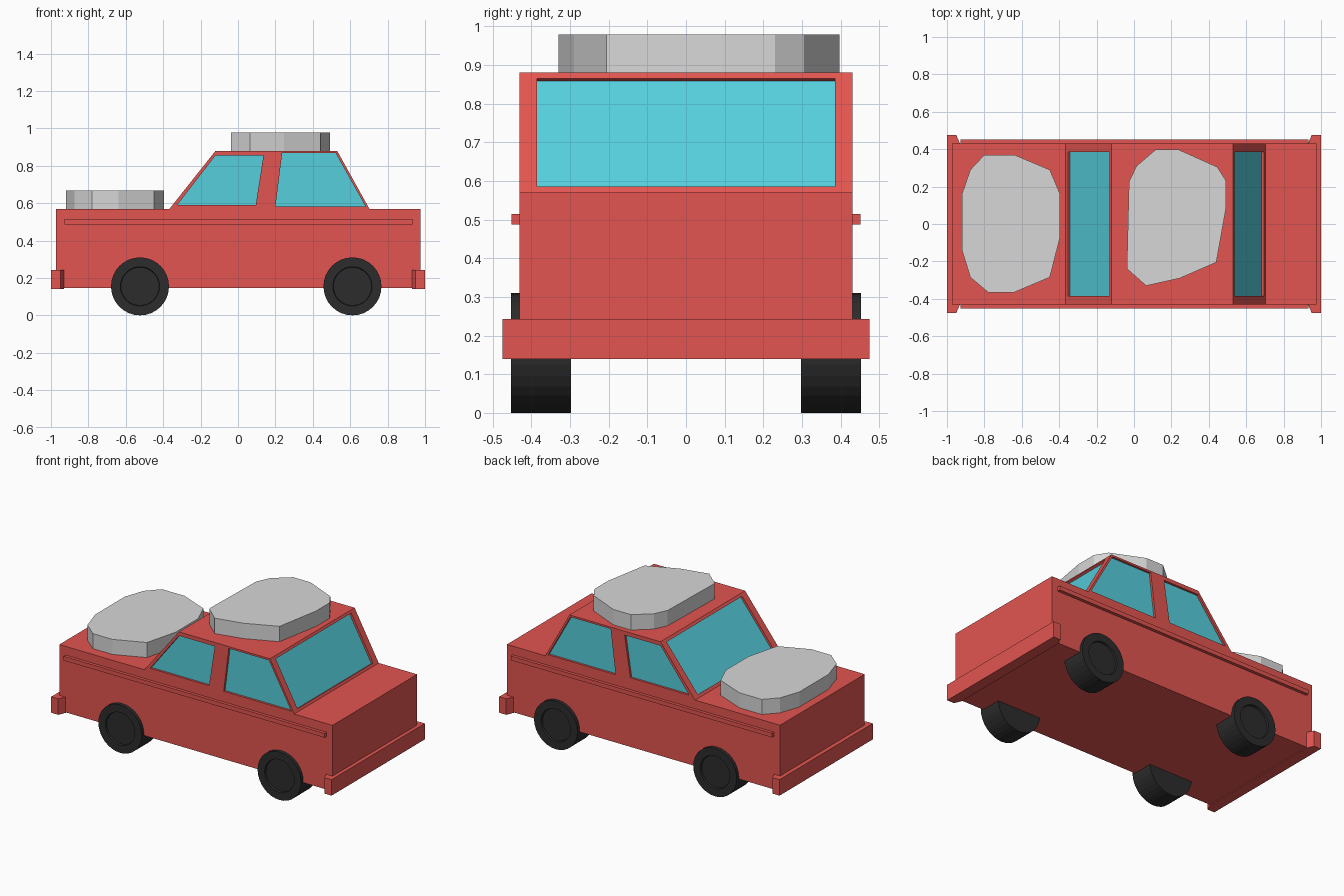
import bpy, bmesh, math
from mathutils import Vector

if "Cube" in bpy.data.objects:
    bpy.data.objects.remove(bpy.data.objects["Cube"])


def material(name, rgb):
    m = bpy.data.materials.new(name)
    m.diffuse_color = (*rgb, 1)
    m.use_nodes = True
    m.node_tree.nodes["Principled BSDF"].inputs["Base Color"].default_value = m.diffuse_color
    return m


RED = material("red paint", (0.76, 0.09, 0.08))
GLASS = material("blue glass", (0.09, 0.62, 0.72))
GREY = material("light grey", (0.68, 0.68, 0.68))
BLACK = material("black rubber", (0.025, 0.025, 0.025))


def add_prism(bm, pts, offset):
    """Extrude a flat 3D outline along offset."""
    face = bm.faces.new([bm.verts.new(p) for p in pts])
    r = bmesh.ops.extrude_face_region(bm, geom=[face], use_keep_orig=True)
    bmesh.ops.translate(bm, vec=offset,
                        verts=[v for v in r["geom"] if isinstance(v, bmesh.types.BMVert)])


def finish(name, bm, mat):
    bmesh.ops.recalc_face_normals(bm, faces=bm.faces)
    me = bpy.data.meshes.new(name)
    bm.to_mesh(me)
    bm.free()
    me.materials.append(mat)
    ob = bpy.data.objects.new(name, me)
    bpy.context.scene.collection.objects.link(ob)
    return ob


def prism(name, pts, offset, mat):
    bm = bmesh.new()
    add_prism(bm, [Vector(p) for p in pts], Vector(offset))
    return finish(name, bm, mat)


def box(name, lo, hi, mat):
    (x0, y0, z0), (x1, y1, z1) = lo, hi
    return prism(name, [(x0, y0, z0), (x1, y0, z0), (x1, y1, z0), (x0, y1, z0)],
                 (0, 0, z1 - z0), mat)


# Lower body
box("body", (-0.973, -0.431, 0.145), (0.976, 0.431, 0.57), RED)

# Cabin with sloped ends
cabin = prism("cabin", [(-0.37, -0.431, 0.565), (0.705, -0.431, 0.565),
                        (0.53, -0.431, 0.88), (-0.12, -0.431, 0.88)],
              (0, 0.862, 0), RED)

# Window outlines with outward normals
windows = []
for s in (-1, 1):
    for name, pts in (
            ("front_side_window", [(-0.325, 0.59), (0.095, 0.59), (0.136, 0.855), (-0.12, 0.855)]),
            ("rear_side_window", [(0.2, 0.582), (0.682, 0.582), (0.522, 0.868), (0.236, 0.868)])):
        windows.append((name, [Vector((x, s * 0.431, z)) for x, z in pts], Vector((0, s, 0))))
for name, bottom, top in (("windscreen", -0.37, -0.12), ("rear_window", 0.705, 0.53)):
    def slope(z):
        return bottom + (top - bottom) * (z - 0.565) / 0.315
    pts = [Vector((slope(z), y, z)) for y, z in
           ((-0.385, 0.585), (0.385, 0.585), (0.385, 0.865), (-0.385, 0.865))]
    n = Vector((math.copysign(0.315, bottom), 0, abs(top - bottom))).normalized()
    windows.append((name, pts, n))

# Recesses cut into the cabin, with glass plates at the bottom
DEPTH = 0.016
cut = bmesh.new()
for name, pts, n in windows:
    add_prism(cut, [p - n * DEPTH for p in pts], n * 0.05)
    prism(name, [p - n * (DEPTH + 0.004) for p in pts], n * 0.006, GLASS)
cutter = finish("window_cutter", cut, RED)
cutter.hide_render = True
cutter.hide_viewport = True
mod = cabin.modifiers.new("window recesses", "BOOLEAN")
mod.operation = "DIFFERENCE"
mod.solver = "EXACT"
mod.object = cutter

# Wrap-around bumpers with angled ends
for name, s in (("front_bumper", -1), ("rear_bumper", 1)):
    half = [(1.0, 0.475), (0.95, 0.475), (0.93, 0.43)]
    outline = half + [(x, -y) for x, y in reversed(half)]
    prism(name, [(s * x, y, 0.14) for x, y in outline], (0, 0, 0.103), RED)

# Side trim strips
for s in (-1, 1):
    y0, y1 = sorted((s * 0.42, s * 0.451))
    box("side_trim", (-0.928, y0, 0.487), (0.934, y1, 0.514), RED)

# Wheels with recessed hubs on the outer face
for x in (-0.524, 0.612):
    for s in (-1, 1):
        bm = bmesh.new()
        ring = [Vector((x + 0.155 * math.cos(a), s * 0.297, 0.155 + 0.155 * math.sin(a)))
                for a in (2 * math.pi * i / 32 for i in range(32))]
        add_prism(bm, ring, Vector((0, s * 0.156, 0)))
        bmesh.ops.recalc_face_normals(bm, faces=bm.faces)
        outer = [f for f in bm.faces if f.normal.y * s > 0.9]
        bmesh.ops.inset_region(bm, faces=outer, thickness=0.05)
        bmesh.ops.inset_region(bm, faces=outer, thickness=0.003, depth=-0.012)
        finish("wheel", bm, BLACK)

# Flat irregular slabs on the bonnet and roof
bonnet = [(-0.80, 0.37), (-0.64, 0.37), (-0.45, 0.29), (-0.395, 0.16), (-0.395, -0.07),
          (-0.45, -0.285), (-0.64, -0.365), (-0.78, -0.365), (-0.875, -0.285),
          (-0.92, -0.14), (-0.92, 0.16), (-0.875, 0.29)]
roof = [(0.115, 0.397), (0.24, 0.397), (0.445, 0.305), (0.493, 0.23), (0.493, 0.09),
        (0.44, -0.205), (0.245, -0.29), (0.065, -0.33), (-0.037, -0.24),
        (-0.037, -0.18), (-0.027, 0.225), (0.013, 0.31)]
prism("bonnet_slab", [(x, y, 0.565) for x, y in bonnet], (0, 0, 0.102), GREY)
prism("roof_slab", [(x, y, 0.875) for x, y in roof], (0, 0, 0.104), GREY)
